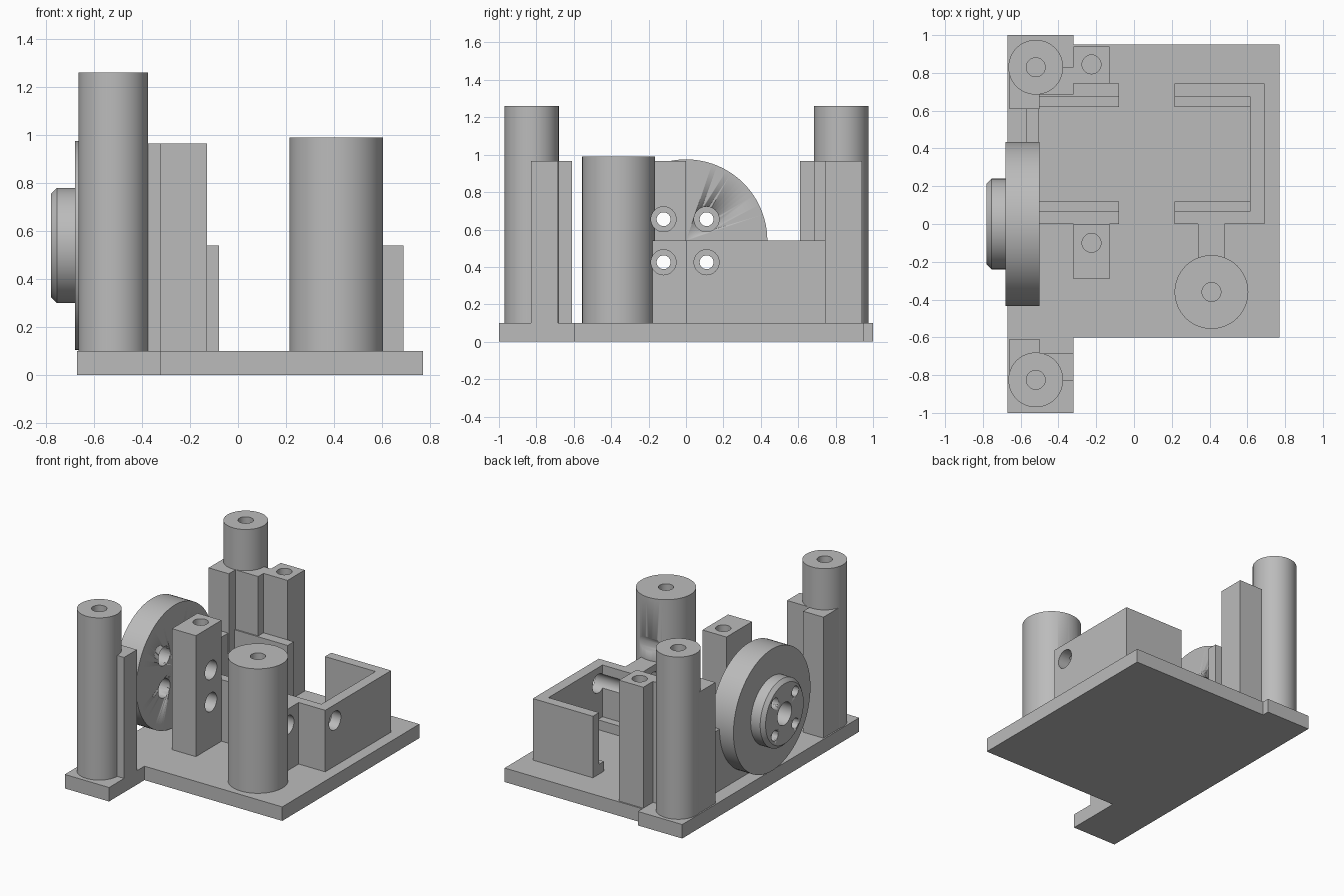
import bpy
import bmesh
import math
from mathutils import Matrix

cube = bpy.data.objects.get("Cube")
if cube:
    bpy.data.objects.remove(cube, do_unlink=True)

GREY = (0.5, 0.5, 0.5, 1)
mat = bpy.data.materials.new("light grey")
mat.use_nodes = True
mat.diffuse_color = GREY
mat.node_tree.nodes["Principled BSDF"].inputs["Base Color"].default_value = GREY

BASE = 0.1       # top of the base plate
LOW = 0.54       # bracket height and wheel axis
HIGH = 0.965     # post height
BORES = [(y, z) for y in (-0.12, 0.11) for z in (0.425, 0.655)]


def finish(name, bm):
    bmesh.ops.recalc_face_normals(bm, faces=bm.faces)
    mesh = bpy.data.meshes.new(name)
    bm.to_mesh(mesh)
    bm.free()
    mesh.materials.append(mat)
    obj = bpy.data.objects.new(name, mesh)
    bpy.context.collection.objects.link(obj)
    return obj


def prism(name, outline, z0, z1):
    """Extrude a plan outline upwards."""
    bm = bmesh.new()
    face = bm.faces.new([bm.verts.new((x, y, z0)) for x, y in outline])
    top = bmesh.ops.extrude_face_region(bm, geom=[face])["geom"]
    verts = [v for v in top if isinstance(v, bmesh.types.BMVert)]
    bmesh.ops.translate(bm, verts=verts, vec=(0, 0, z1 - z0))
    return finish(name, bm)


def box(name, x0, x1, y0, y1, z0, z1):
    return prism(name, [(x0, y0), (x1, y0), (x1, y1), (x0, y1)], z0, z1)


def lathe(name, profile, place, steps=64):
    """Spin (radius, height) points that begin and end on the axis."""
    bm = bmesh.new()
    verts = [bm.verts.new((r, 0, h)) for r, h in profile]
    edges = [bm.edges.new(pair) for pair in zip(verts, verts[1:])]
    bmesh.ops.spin(bm, geom=verts + edges, cent=(0, 0, 0), axis=(0, 0, 1),
                   angle=math.tau, steps=steps)
    bmesh.ops.remove_doubles(bm, verts=bm.verts, dist=0.0001)
    bm.transform(place)
    obj = finish(name, bm)
    bpy.ops.object.select_all(action='DESELECT')
    obj.select_set(True)
    bpy.context.view_layer.objects.active = obj
    bpy.ops.object.shade_smooth_by_angle(angle=math.radians(30))
    return obj


def along_x(y, z):
    return Matrix.Translation((0, y, z)) @ Matrix.Rotation(math.pi / 2, 4, 'Y')


def cutter(name, profile, place):
    obj = lathe(name, profile, place, 32)
    obj.hide_render = True
    obj.hide_set(True)
    return obj


def cut(obj, tools):
    for tool in tools:
        mod = obj.modifiers.new(tool.name, 'BOOLEAN')
        mod.operation = 'DIFFERENCE'
        mod.solver = 'EXACT'
        mod.object = tool


# Base plate with two ears on the wheel side
prism("base_plate", [(-0.67, -1), (-0.32, -1), (-0.32, -0.6), (0.77, -0.6),
                     (0.77, 0.95), (-0.32, 0.95), (-0.32, 1), (-0.67, 1)], 0, BASE)


# Round towers with blind screw holes
def tower(name, x, y, r, top):
    hole = 0.05
    return lathe(name, [(0, BASE), (r, BASE), (r, top), (hole, top),
                        (hole, top - 0.22), (0, top - 0.22)],
                 Matrix.Translation((x, y, 0)))


tower("back_tower", -0.52, 0.83, 0.145, 1.26)
tower("front_tower", -0.52, -0.825, 0.145, 1.26)
side_tower = tower("side_tower", 0.41, -0.36, 0.195, 0.99)

# Stepped buttresses against the two tall towers
for name, s in (("back_buttress", 1), ("front_buttress", -1)):
    prism(name, [(-0.66, s * 0.61), (-0.5, s * 0.61), (-0.5, s * 0.685),
                 (-0.32, s * 0.685), (-0.32, s * 0.83), (-0.66, s * 0.83)], BASE, HIGH)

# Wheel disc with chamfered hub and blind centre socket
wheel = lathe("wheel", [(0, -0.5), (0.435, -0.5), (0.435, -0.68), (0.24, -0.68),
                        (0.24, -0.755), (0.215, -0.78), (0.08, -0.78),
                        (0.08, -0.68), (0, -0.68)], along_x(0, LOW), 96)

# Square posts with screw holes
posts = []
for name, y0, y1, hole_y in (("front_post", -0.29, 0, -0.1), ("back_post", 0.745, 0.94, 0.845)):
    post = box(name, -0.32, -0.13, y0, y1, BASE, HIGH)
    drill = cutter(name + "_drill", [(0, HIGH - 0.2), (0.05, HIGH - 0.2), (0.05, 1.1), (0, 1.1)],
                   Matrix.Translation((-0.225, hole_y, 0)))
    cut(post, [drill])
    posts.append(post)


# Open C-shaped brackets with low inner ledges
def bracket(name, outer, inner, tip):
    body = prism(name, [(outer, 0), (tip, 0), (tip, 0.065), (inner, 0.065), (inner, 0.675),
                        (tip, 0.675), (tip, 0.745), (outer, 0.745)], BASE, LOW)
    x0, x1 = sorted((inner, tip))
    box(name + "_front_ledge", x0, x1, 0.065, 0.12, BASE, 0.17)
    box(name + "_back_ledge", x0, x1, 0.62, 0.675, BASE, 0.17)
    return body


wheel_bracket = bracket("wheel_bracket", -0.57, -0.505, -0.08)
side_bracket = bracket("side_bracket", 0.69, 0.615, 0.215)
web = box("tower_web", 0.34, 0.48, -0.2, 0, BASE, LOW)

# Four stepped bores running through everything along x
bores = [cutter("bore", [(0, -0.9), (0.037, -0.9), (0.037, -0.62), (0.067, -0.62),
                         (0.067, 0.9), (0, 0.9)], along_x(y, z)) for y, z in BORES]
for part in (wheel, posts[0], wheel_bracket, side_bracket, web, side_tower):
    cut(part, bores)
